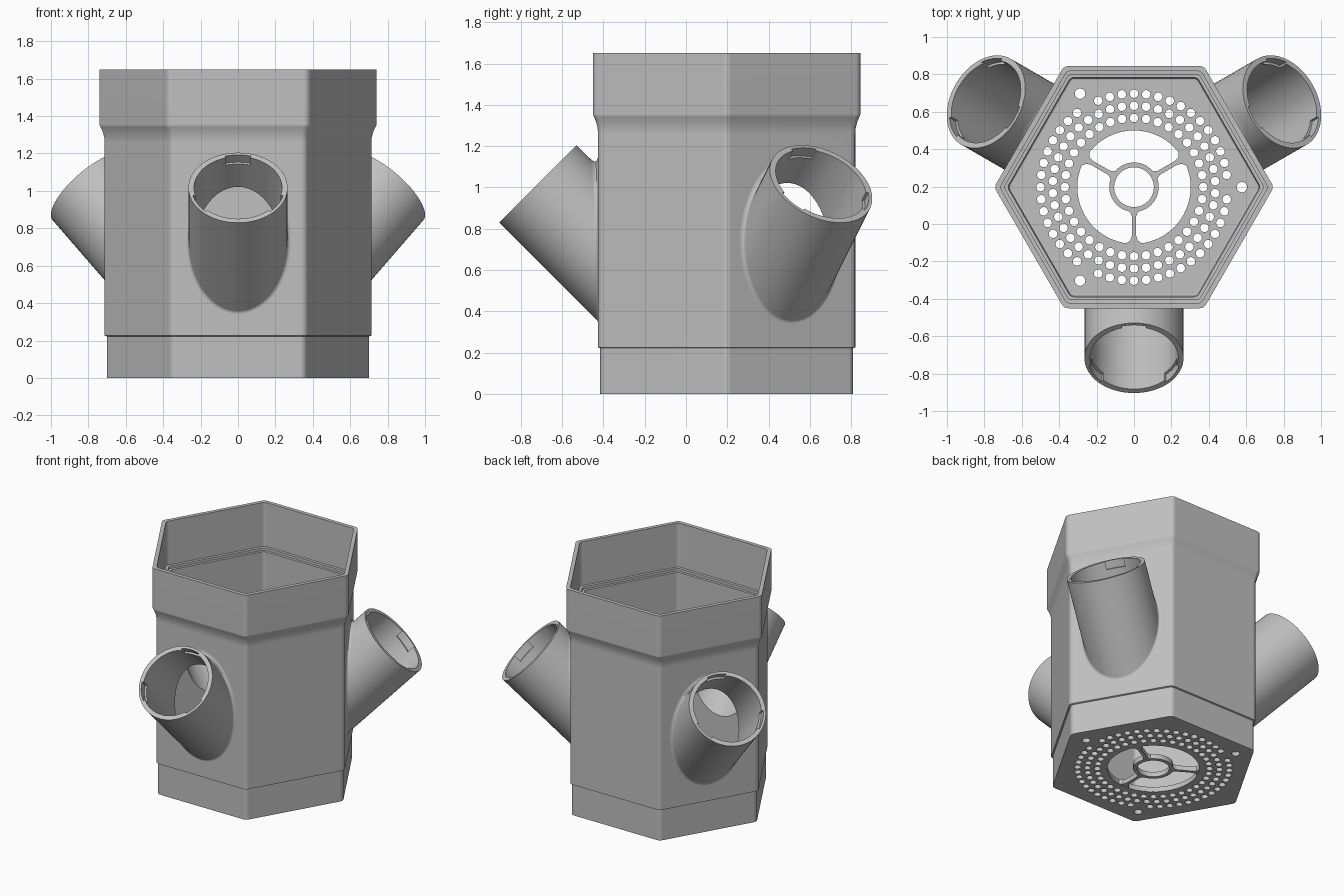
import bpy, bmesh
from math import sin, cos, pi, radians, sqrt, tan, acos
from mathutils import Vector, Matrix

cube = bpy.data.objects.get("Cube")
if cube:
    bpy.data.objects.remove(cube, do_unlink=True)

CENTRE_Y = 0.197           # hexagon axis
APOTHEM = 0.6225           # main body, centre to flat
TUBE_R, BORE_R = 0.265, 0.235
RIM = Vector((0.9135, 0, 1.017))
AXIS = Vector((1, 0, 1)).normalized()
UP = Vector((-1, 0, 1)).normalized()
SIDE = Vector((0, 1, 0))
TUBE_ANGLES = [-90, 30, 150]

grey = bpy.data.materials.new("light_grey")
grey.use_nodes = True
grey.diffuse_color = (0.53, 0.53, 0.53, 1)
grey.node_tree.nodes["Principled BSDF"].inputs["Base Color"].default_value = (0.53, 0.53, 0.53, 1)


def loft(bm, rings, wrap=False):
    """Skin a list of equal rings; cap the ends, or join last to first."""
    vs = [[bm.verts.new(p) for p in ring] for ring in rings]
    n = len(vs[0])
    pairs = list(zip(vs, vs[1:])) + ([(vs[-1], vs[0])] if wrap else [])
    for a, b in pairs:
        for i in range(n):
            j = (i + 1) % n
            bm.faces.new((a[i], a[j], b[j], b[i]))
    if not wrap:
        bm.faces.new(vs[0])
        bm.faces.new(vs[-1])


def finish(bm, name):
    bmesh.ops.recalc_face_normals(bm, faces=bm.faces)
    mesh = bpy.data.meshes.new(name)
    bm.to_mesh(mesh)
    bm.free()
    mesh.materials.append(grey)
    obj = bpy.data.objects.new(name, mesh)
    bpy.context.collection.objects.link(obj)
    return obj


def hexagon(apothem, z, corner, steps=6):
    pts = []
    for k in range(6):
        a = k * pi / 3
        c = Vector((cos(a), sin(a), 0)) * (apothem - corner) / cos(pi / 6)
        for s in range(steps + 1):
            t = a + (s / steps - 0.5) * pi / 3
            pts.append(c + Vector((corner * cos(t), corner * sin(t), z)))
    return pts


def hex_solid(name, profile, corner):
    bm = bmesh.new()
    loft(bm, [hexagon(a, z, corner) for a, z in profile])
    return finish(bm, name)


def circle(r, z, n=64):
    return [Vector((r * cos(2 * pi * i / n), r * sin(2 * pi * i / n), z)) for i in range(n)]


def rod(bm, r, x, y, z0, z1, n):
    off = Vector((x, y, 0))
    loft(bm, [[p + off for p in circle(r, z, n)] for z in (z0, z1)])


def combine(target, tool, operation):
    tool.hide_render = True
    mod = target.modifiers.new("cut", 'BOOLEAN')
    mod.operation, mod.solver, mod.object = operation, 'EXACT', tool
    bpy.context.view_layer.objects.active = target
    bpy.ops.object.modifier_apply(modifier=mod.name)
    bpy.data.objects.remove(tool, do_unlink=True)


def tube_rings(n=72, fillet=0.025, steps=6):
    """Angled tube, blended into the flat side with a rounded fillet."""
    columns = []
    for i in range(n):
        t = 2 * pi * i / n
        rim = RIM + TUBE_R * (cos(t) * UP + sin(t) * SIDE)
        corner = rim - AXIS * (rim.x - APOTHEM) * sqrt(2)
        away = Vector((0, sin(t), cos(t) / sqrt(2))).normalized()
        f = fillet / tan(acos(AXIS.dot(away)) / 2)
        a, b = corner + AXIS * f, corner + away * f
        col = [rim]
        for s in range(steps + 1):
            u = s / steps
            col.append(a * (1 - u) ** 2 + corner * 2 * u * (1 - u) + b * u * u)
        col[-1].x -= 0.001
        col.append(Vector((0.6, b.y, b.z)))
        columns.append(col)
    return [list(r) for r in zip(*columns)]


def bore_rings(n=72):
    return [[RIM + AXIS * d + BORE_R * (cos(2 * pi * i / n) * UP + sin(2 * pi * i / n) * SIDE)
             for i in range(n)] for d in (0.05, -0.755)]


def notch_rings(angle):
    """Shallow curved recess just inside the tube rim."""
    def section(d):
        arc = [angle + 0.28 * (k / 4 - 1) for k in range(9)]
        pts = [(BORE_R - 0.02, t) for t in arc] + [(BORE_R + 0.013, t) for t in reversed(arc)]
        return [RIM + AXIS * d + r * (cos(t) * UP + sin(t) * SIDE) for r, t in pts]
    return [section(0.02), section(-0.055)]


def around(name, ring_sets, angle):
    bm = bmesh.new()
    turn = Matrix.Rotation(radians(angle), 3, 'Z')
    for rings in ring_sets:
        loft(bm, [[turn @ p for p in r] for r in rings])
    return finish(bm, name)


# Outer shell: stepped base, main walls, flared collar
body = hex_solid("hexagonal_body", [
    (0.6125, 0), (0.6125, 0.222), (APOTHEM, 0.226), (APOTHEM, 1.26), (0.625, 1.29),
    (0.633, 1.32), (0.643, 1.343), (0.6475, 1.355), (0.6475, 1.65)], 0.04)
for ang in TUBE_ANGLES:
    combine(body, around("tube", [tube_rings()], ang), 'UNION')

# Hollow inside with a ledge under the collar
combine(body, hex_solid("cavity", [
    (0.572, 0.03), (0.582, 0.036), (0.586, 0.05), (0.586, 1.31), (0.602, 1.311),
    (0.602, 1.33), (0.62, 1.331), (0.62, 1.7)], 0.03), 'DIFFERENCE')

# Tube bores and rim notches
for ang in TUBE_ANGLES:
    combine(body, around("bore", [bore_rings()], ang), 'DIFFERENCE')
    notches = [notch_rings(k * 2 * pi / 3) for k in range(3)]
    combine(body, around("notches", notches, ang), 'DIFFERENCE')

# Floor perforation: central opening, three rows of drain holes, three fixing holes
bm = bmesh.new()
rod(bm, 0.305, 0, 0, -0.1, 0.1, 64)
for radius, count in ((0.37, 36), (0.435, 42), (0.5, 48)):
    for i in range(count):
        deg = 90 + 360 * i / count
        gap = abs((deg + 60) % 120 - 60)
        if radius == 0.5 and gap < 4:
            continue
        rod(bm, 0.023, radius * cos(radians(deg)), radius * sin(radians(deg)), -0.1, 0.1, 14)
for deg in (0, 120, 240):
    rod(bm, 0.028, 0.577 * cos(radians(deg)), 0.577 * sin(radians(deg)), -0.1, 0.1, 18)
combine(body, finish(bm, "floor_holes"), 'DIFFERENCE')

# Grate in the opening: rim, hub ring and three flared spokes
bm = bmesh.new()
for r0, r1 in ((0.303, 0.322), (0.106, 0.132)):
    loft(bm, [circle(r0, 0.001), circle(r1, 0.001), circle(r1, 0.036), circle(r0, 0.036)], wrap=True)
for ang in TUBE_ANGLES:
    turn = Matrix.Rotation(radians(ang), 3, 'Z')
    widths = [(0.122, 0.034), (0.135, 0.02), (0.155, 0.012), (0.26, 0.012), (0.285, 0.02), (0.306, 0.05)]
    loft(bm, [[turn @ Vector((r, s * w, z)) for s, z in ((-1, 0.002), (1, 0.002), (1, 0.035), (-1, 0.035))]
              for r, w in widths])
grate = finish(bm, "floor_grate")

# Placement and shading
for obj in (body, grate):
    obj.location.y = CENTRE_Y
    bpy.ops.object.select_all(action='DESELECT')
    obj.select_set(True)
    bpy.context.view_layer.objects.active = obj
    bpy.ops.object.shade_smooth_by_angle(angle=radians(30))
    weighted = obj.modifiers.new("weighted_normals", 'WEIGHTED_NORMAL')
    weighted.keep_sharp = True
